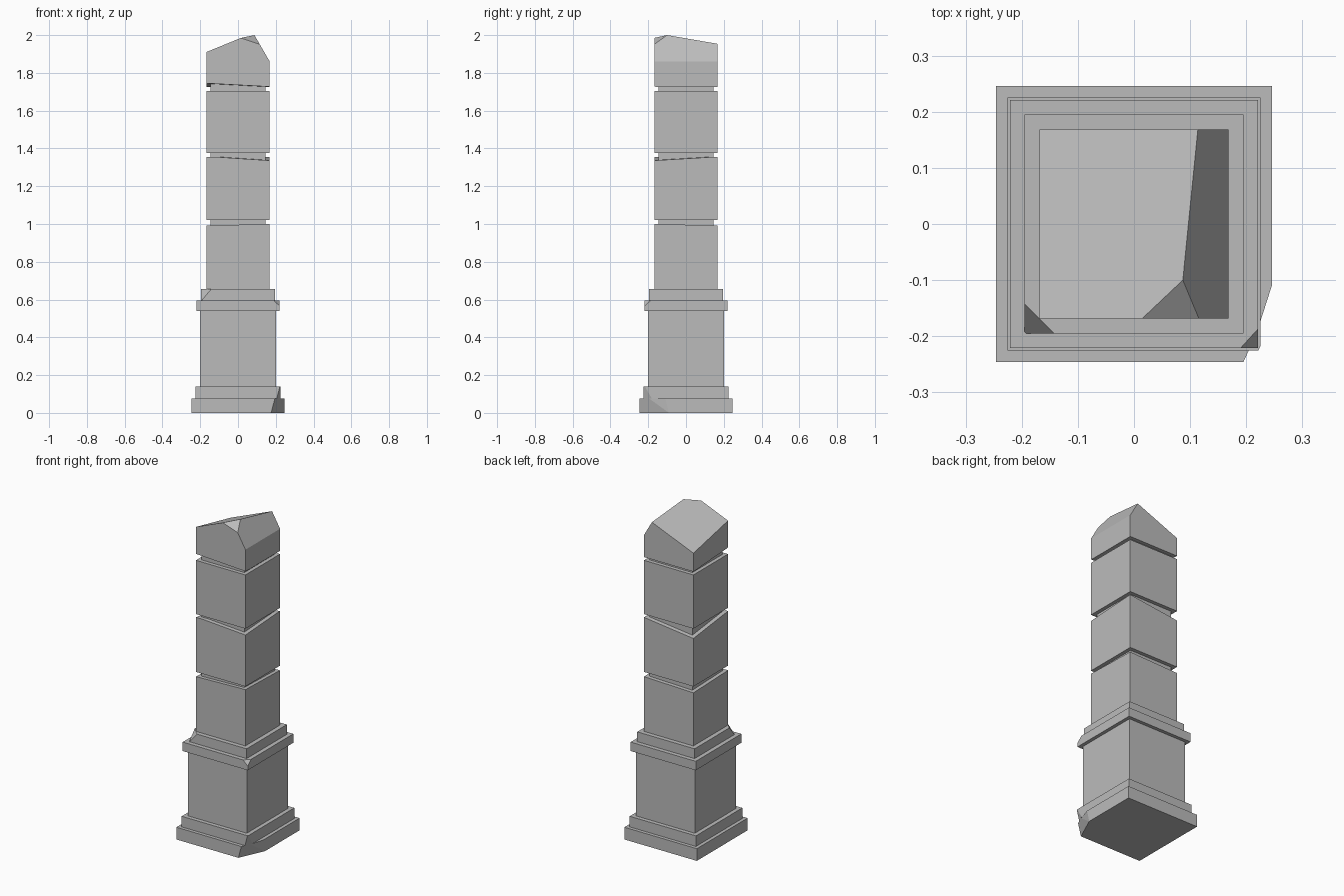
import bpy
import bmesh
from mathutils import Vector

cube = bpy.data.objects.get("Cube")
if cube:
    bpy.data.objects.remove(cube, do_unlink=True)

# One plain stone colour
GREY = (0.5, 0.5, 0.5, 1.0)
stone = bpy.data.materials.new("grey_stone")
stone.use_nodes = True
stone.diffuse_color = GREY
stone.node_tree.nodes["Principled BSDF"].inputs["Base Color"].default_value = GREY


def block(name, half, bottom, top, cuts=()):
    """Square block; each cut is a plane through three points, chipping off its outer side."""
    bm = bmesh.new()
    bmesh.ops.create_cube(bm, size=1)
    for v in bm.verts:
        v.co = (v.co.x * 2 * half, v.co.y * 2 * half, top if v.co.z > 0 else bottom)
    centre = Vector((0, 0, (bottom + top) / 2))
    for points in cuts:
        a, b, c = (Vector(p) for p in points)
        normal = (b - a).cross(c - a).normalized()
        if normal.dot(centre - a) > 0:
            normal.negate()
        bmesh.ops.bisect_plane(bm, geom=bm.verts[:] + bm.edges[:] + bm.faces[:],
                               plane_co=a, plane_no=normal, clear_outer=True, dist=1e-6)
        rim = [e for e in bm.edges if e.is_boundary]
        if rim:
            bmesh.ops.contextual_create(bm, geom=rim)
    bmesh.ops.recalc_face_normals(bm, faces=bm.faces[:])
    mesh = bpy.data.meshes.new(name)
    bm.to_mesh(mesh)
    bm.free()
    mesh.materials.append(stone)
    obj = bpy.data.objects.new(name, mesh)
    bpy.context.collection.objects.link(obj)
    return obj


W = 0.168   # half width of the shaft

# Stepped foot with one broken corner
corner_break = ((0.175, -0.246, 0), (0.195, -0.246, 0.075), (0.246, -0.09, 0))
edge_break = ((0.246, -0.09, 0), (0.246, -0.1, 0.04), (0.228, -0.165, 0.075))
block("base_slab", 0.246, 0, 0.075, [corner_break, edge_break])
block("base_step", 0.225, 0.075, 0.14, [corner_break])

# Pedestal and its chipped cornice
block("pedestal", 0.2, 0.14, 0.54)
block("cornice", 0.221, 0.54, 0.595,
      [((0.19, -0.221, 0.595), (0.221, -0.187, 0.595), (0.221, -0.221, 0.565))])
block("upper_step", 0.195, 0.595, 0.655,
      [((-0.142, -0.195, 0.655), (-0.195, -0.142, 0.655), (-0.195, -0.195, 0.592))])

# Shaft blocks with worn, slightly tilted tops
block("lower_shaft", W, 0.655, 1.0,
      [((-W, -W, 0.991), (0.14, -W, 1.0), (W, W, 0.991))])
block("middle_shaft", W, 1.02, 1.355,
      [((W, -W, 1.336), (-0.12, -W, 1.355), (W, 0.15, 1.355)),
       ((-W, W, 1.315), (W, W, 1.355), (-W, -W, 1.355))])
block("upper_shaft", W, 1.375, 1.705)

# Recessed joints between the shaft blocks
for name, low, high in (("lower_joint", 0.95, 1.03),
                        ("middle_joint", 1.28, 1.385),
                        ("upper_joint", 1.69, 1.77)):
    block(name, 0.145, low, high)

# Broken peak: broad slope, steep side, small front chip, worn underside
peak = (0.087, -0.1, 2.0)
block("broken_cap", W, 1.725, 2.1,
      [(peak, (0.015, -W, 1.985), (-W, -W, 1.91)),
       (peak, (W, -W, 1.86), (W, W, 1.86)),
       (peak, (0.015, -W, 1.985), (0.115, -W, 1.951)),
       ((-W, -W, 1.745), (W, -W, 1.727), (-W, W, 1.725))])
